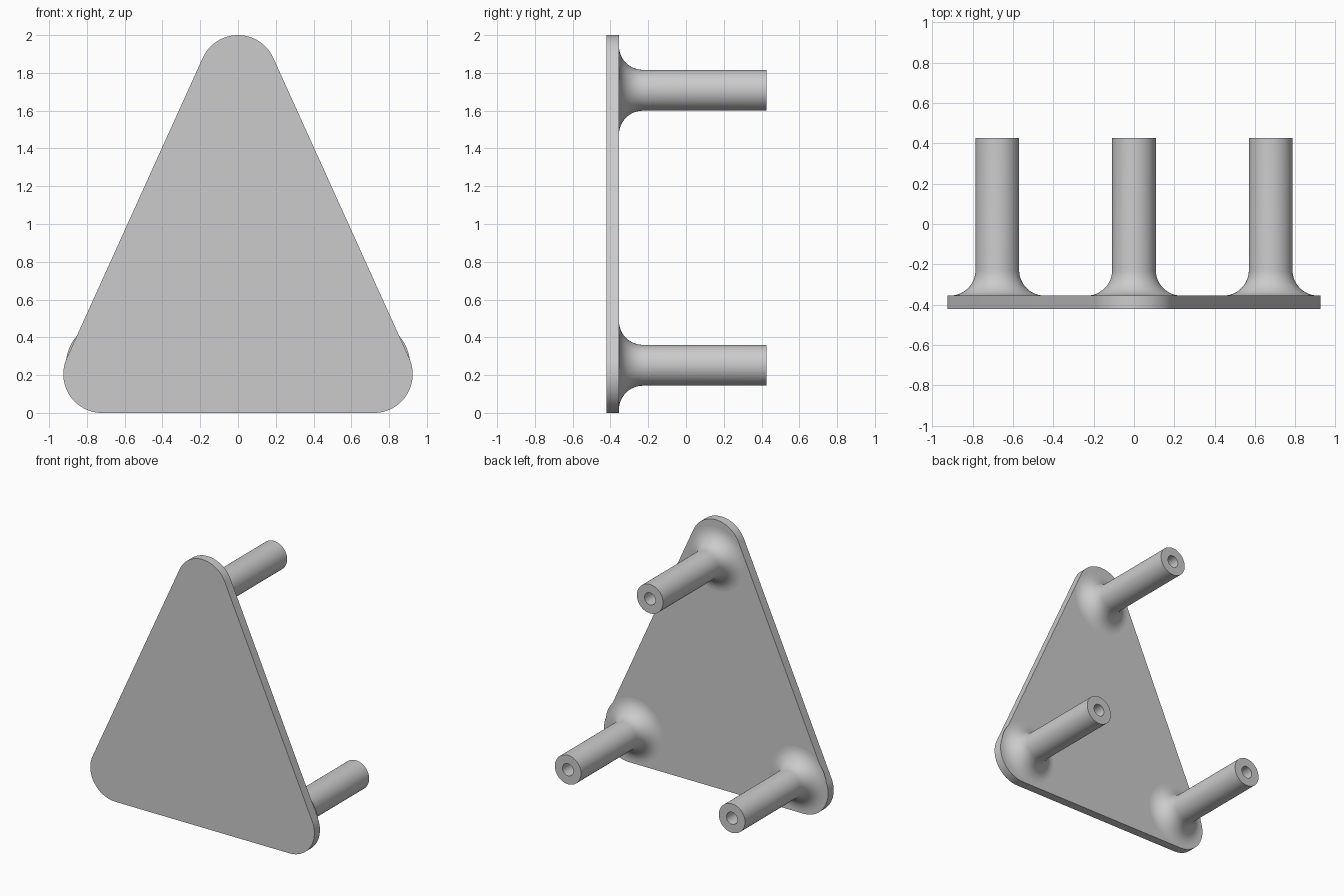
import bpy, bmesh
from math import sin, cos, pi, radians, atan2
from mathutils import Matrix, Vector

cube = bpy.data.objects.get("Cube")
if cube:
    bpy.data.objects.remove(cube)

FRONT, BACK, TIP = -0.42, -0.355, 0.425      # y of plate faces and post ends
CORNER = 0.205                               # plate corner radius
POST, FILLET, HOLE = 0.108, 0.127, 0.045     # post radii
HOLE_DEPTH = 0.5

grey = bpy.data.materials.new("plain grey")
grey.use_nodes = True
colour = (0.6, 0.6, 0.6, 1)
grey.diffuse_color = colour
grey.node_tree.nodes["Principled BSDF"].inputs["Base Color"].default_value = colour


def finish(bm, name):
    bmesh.ops.recalc_face_normals(bm, faces=bm.faces)
    mesh = bpy.data.meshes.new(name)
    bm.to_mesh(mesh)
    bm.free()
    mesh.materials.append(grey)
    obj = bpy.data.objects.new(name, mesh)
    bpy.context.collection.objects.link(obj)
    bpy.ops.object.select_all(action="DESELECT")
    obj.select_set(True)
    bpy.context.view_layer.objects.active = obj
    bpy.ops.object.shade_smooth_by_angle(angle=radians(35))
    return obj


# Rounded triangular plate: one arc per corner, extruded backwards
def make_plate():
    centres = [Vector((0.72, CORNER)), Vector((0, 2 - CORNER)), Vector((-0.72, CORNER))]
    bm = bmesh.new()
    ring = []
    steps = 24
    for i, c in enumerate(centres):
        before = c - centres[i - 1]
        after = centres[(i + 1) % 3] - c
        start = atan2(before.y, before.x) - pi / 2
        sweep = (atan2(after.y, after.x) - pi / 2 - start) % (2 * pi)
        for k in range(steps + 1):
            a = start + sweep * k / steps
            ring.append(bm.verts.new((c.x + CORNER * cos(a), FRONT, c.y + CORNER * sin(a))))
    face = bm.faces.new(ring)
    out = bmesh.ops.extrude_face_region(bm, geom=[face], use_keep_orig=True)
    moved = [v for v in out["geom"] if isinstance(v, bmesh.types.BMVert)]
    bmesh.ops.translate(bm, verts=moved, vec=(0, BACK - FRONT, 0))
    finish(bm, "plate")


# Hollow-ended post with a flared foot, turned about its own axis
def make_post(name, x, z):
    steps = 12
    profile = []
    for k in range(steps + 1):
        a = pi / 2 * k / steps
        profile.append((POST + FILLET * (1 - sin(a)), BACK + FILLET * (1 - cos(a))))
    profile += [(POST, TIP), (HOLE, TIP), (HOLE, TIP - HOLE_DEPTH), (0, TIP - HOLE_DEPTH)]
    bm = bmesh.new()
    verts = [bm.verts.new((r, y, 0)) for r, y in profile]
    edges = [bm.edges.new(pair) for pair in zip(verts, verts[1:])]
    bmesh.ops.spin(bm, geom=verts + edges, cent=(0, 0, 0), axis=(0, 1, 0),
                   angle=2 * pi, steps=48, use_merge=True)
    bmesh.ops.remove_doubles(bm, verts=bm.verts, dist=0.0001)
    bmesh.ops.transform(bm, matrix=Matrix.Translation((x, 0, z)), verts=bm.verts)
    finish(bm, name)


make_plate()
make_post("top_post", 0, 1.708)
make_post("left_post", 0.677, 0.252)
make_post("right_post", -0.677, 0.252)
